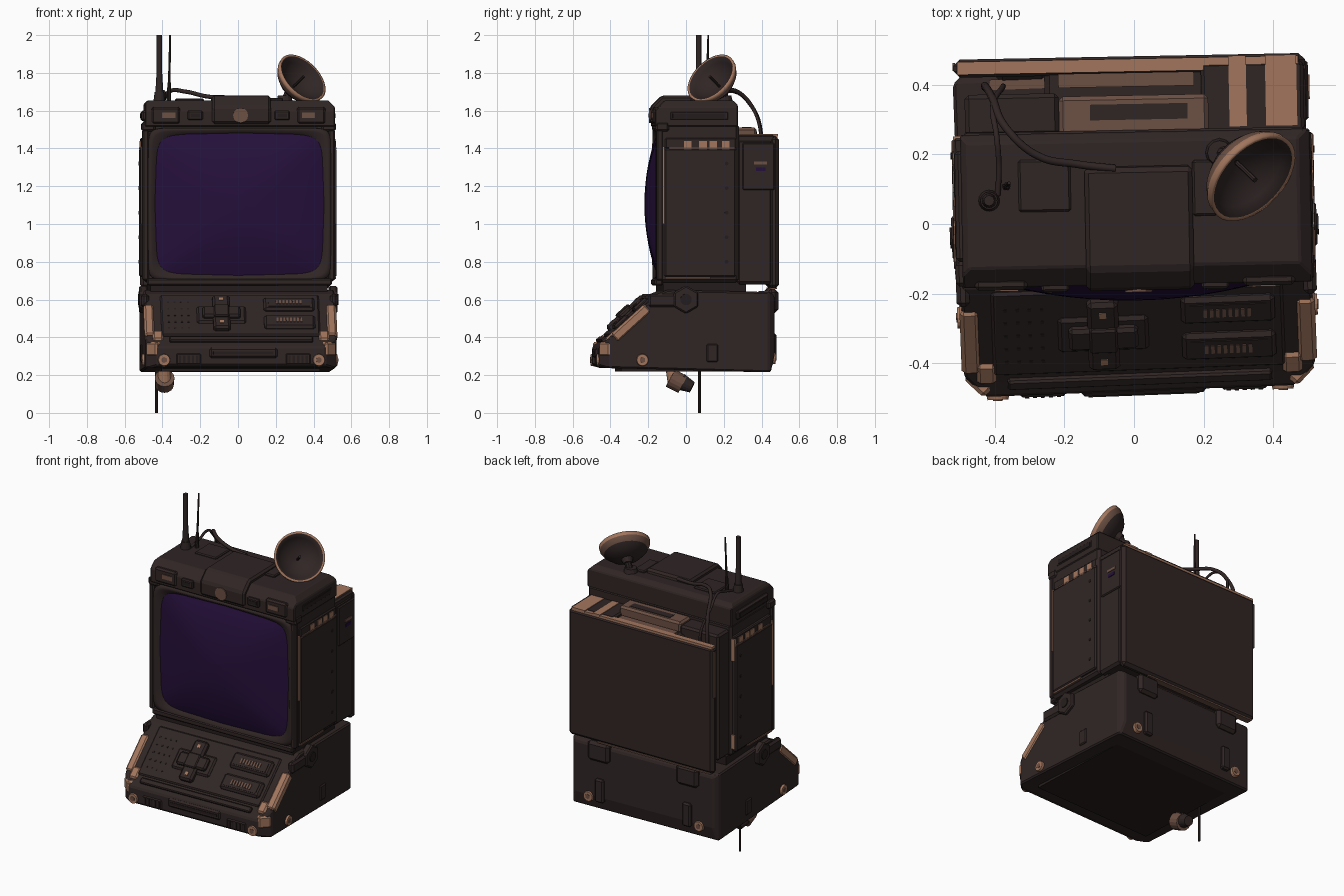
import bpy, bmesh, math
from mathutils import Matrix, Vector

def mat(name, r, g, b):
    m = bpy.data.materials.new(name)
    m.diffuse_color = (r, g, b, 1)
    return m

BODY = mat("dark brown casing", 0.029, 0.0185, 0.018)
DARK = mat("near black recess", 0.018, 0.012, 0.0115)
TAN = mat("tan worn metal", 0.36, 0.18, 0.11)
MID = mat("brown worn metal", 0.15, 0.080, 0.057)
SCREEN = mat("deep purple glass", 0.019, 0.005, 0.043)

def finish(name, bm, *mats, bevel=0, M=None):
    bmesh.ops.recalc_face_normals(bm, faces=bm.faces)
    me = bpy.data.meshes.new(name)
    if M:
        bm.transform(M)
    bm.to_mesh(me)
    bm.free()
    for m in mats:
        me.materials.append(m)
    ob = bpy.data.objects.new(name, me)
    bpy.context.collection.objects.link(ob)
    if bevel:
        b = ob.modifiers.new("bevel", 'BEVEL')
        b.width, b.segments, b.limit_method = bevel, 1, 'ANGLE'
    return ob

def box(name, x0, x1, y0, y1, z0, z1, m=BODY, bevel=0, M=None):
    bm = bmesh.new()
    bmesh.ops.create_cube(bm, size=1)
    for v in bm.verts:
        v.co = Vector(((x0 + x1) / 2 + v.co.x * (x1 - x0), (y0 + y1) / 2 + v.co.y * (y1 - y0),
                       (z0 + z1) / 2 + v.co.z * (z1 - z0)))
    return finish(name, bm, m, bevel=bevel, M=M)

def prism(name, prof, x0, x1, m=BODY, bevel=0, cuts=()):
    """Extrude a (y, z) profile along x, then slice off corners by (point, normal) planes."""
    bm = bmesh.new()
    f = bm.faces.new([bm.verts.new((x0, y, z)) for y, z in prof])
    r = bmesh.ops.extrude_face_region(bm, geom=[f])
    bmesh.ops.translate(bm, vec=(x1 - x0, 0, 0), verts=[v for v in r['geom'] if isinstance(v, bmesh.types.BMVert)])
    for co, no in cuts:
        bmesh.ops.bisect_plane(bm, geom=bm.verts[:] + bm.edges[:] + bm.faces[:], plane_co=co, plane_no=no, clear_outer=True)
        bmesh.ops.holes_fill(bm, edges=[e for e in bm.edges if e.is_boundary])
    return finish(name, bm, m, bevel=bevel)

def cyl(name, a, b, r, r2=None, m=BODY, n=16, bevel=0):
    a, b = Vector(a), Vector(b)
    bm = bmesh.new()
    bmesh.ops.create_cone(bm, cap_ends=True, segments=n, radius1=r, radius2=r if r2 is None else r2,
                          depth=(b - a).length)
    M = Matrix.Translation((a + b) / 2) @ (b - a).to_track_quat('Z', 'Y').to_matrix().to_4x4()
    return finish(name, bm, m, bevel=bevel, M=M)

def cable(name, pts, r):
    cu = bpy.data.curves.new(name, 'CURVE')
    cu.dimensions, cu.bevel_depth, cu.bevel_resolution, cu.resolution_u = '3D', r, 2, 8
    s = cu.splines.new('BEZIER')
    s.bezier_points.add(len(pts) - 1)
    for p, co in zip(s.bezier_points, pts):
        p.co, p.handle_left_type, p.handle_right_type = co, 'AUTO', 'AUTO'
    cu.materials.append(BODY)
    bpy.context.collection.objects.link(bpy.data.objects.new(name, cu))

def rings(name, rows, mats, n=64, M=None, rule=None, fill=False):
    """Bridge closed loops; each row is a function of the angle giving a point."""
    bm = bmesh.new()
    loops = [[bm.verts.new(f(2 * math.pi * i / n)) for i in range(n)] for f in rows]
    for j in range(len(loops) - 1):
        for i in range(n):
            k = (i + 1) % n
            f = bm.faces.new((loops[j][i], loops[j][k], loops[j + 1][k], loops[j + 1][i]))
            f.smooth = True
            f.material_index = rule(j) if rule else 0
    if fill:
        bm.faces.new(loops[-1])
    return finish(name, bm, *mats, M=M)

def rounded(a, b, e, y, bow=0, zc=1.105):
    """Rounded rectangle loop facing the front, with sides bowed like a picture tube."""
    p = lambda c: math.copysign(abs(c) ** (2 / e), c)
    return lambda t: (0.005 + a * p(math.cos(t)) * (1 - bow * p(math.sin(t)) ** 2), y,
                      zc + b * p(math.sin(t)) * (1 - bow * p(math.cos(t)) ** 2))

# Base with sloped console and cut corners
prism("base", [(-0.48, 0.25), (-0.48, 0.35), (-0.44, 0.385), (-0.17, 0.63), (-0.12, 0.65), (0.43, 0.64),
               (0.45, 0.62), (0.45, 0.30), (0.43, 0.215), (-0.44, 0.238)], -0.505, 0.505, bevel=0.015,
      cuts=[((s * 0.475, -0.45, 0), (s, -1, 0)) for s in (-1, 1)] + [((s * 0.49, 0.435, 0), (s, 1, 0)) for s in (-1, 1)])
box("base_underside_panel", -0.42, 0.42, -0.36, 0.4, 0.218, 0.235, DARK)
box("base_rear_worn_strip", -0.40, 0.30, 0.40, 0.43, 0.63, 0.644, MID)
box("neck", -0.47, 0.47, -0.14, 0.30, 0.62, 0.695, DARK)

# Console parts sit in a frame tilted with the slope: y = along the slope, z = out of it
SLOPE = Matrix.Translation((0, -0.44, 0.385)) @ Matrix.Rotation(math.atan2(0.245, 0.27), 4, 'X')
def con(name, x0, x1, s0, s1, h, m=BODY, bevel=0.006, base=-0.01):
    return box(name, x0, x1, s0, s1, base, h, m, bevel, SLOPE)

con("console_panel", -0.42, 0.42, 0.03, 0.35, 0.010, bevel=0.008)
con("pad_plate", -0.23, 0.03, 0.12, 0.25, 0.022, bevel=0.01)
con("pad_across", -0.20, 0.0, 0.145, 0.225, 0.045, bevel=0.01)
con("pad_upright", -0.145, -0.055, 0.06, 0.32, 0.04, bevel=0.012)
con("pad_hub", -0.14, -0.06, 0.14, 0.23, 0.052)
for s in (0.10, 0.28):
    con("pad_mark", -0.11, -0.09, s - 0.01, s + 0.01, 0.043, TAN, 0)
for s in (0.075, 0.215):
    con("key_tray", 0.125, 0.395, s, s + 0.10, 0.028, bevel=0.012)
    con("key_slot", 0.15, 0.37, s + 0.02, s + 0.08, 0.031, BODY, 0)
    for i in range(8):
        con("key_rib", 0.19 + i * 0.018, 0.20 + i * 0.018, s + 0.035, s + 0.065, 0.034, MID, 0)
for i in range(4):
    for j in range(5):
        con("speaker_hole", -0.385 + i * 0.035, -0.375 + i * 0.035, 0.08 + j * 0.05, 0.09 + j * 0.05, 0.012, DARK, 0)
con("lip_bar", -0.38, 0.38, -0.02, 0.015, 0.018)
box("lip_handle", -0.17, 0.19, -0.490, -0.46, 0.29, 0.345, BODY, 0.01)
box("lip_slot", -0.15, 0.17, -0.493, -0.47, 0.31, 0.325, DARK)
for x in (-0.28, 0.30):
    box("vent_block", x - 0.065, x + 0.065, -0.486, -0.46, 0.255, 0.315, BODY, 0.006)
    for i in range(5):
        box("vent_slot", x - 0.052 + i * 0.023, x - 0.04 + i * 0.023, -0.489, -0.47, 0.265, 0.305, DARK)

for s in (-1, 1):
    def mx(name, a, b, *rest, **kw):
        return box(name, min(s * a, s * b), max(s * a, s * b), *rest, **kw)
    # Mirrored base fittings: corner guards, bolts, hinges, latches
    mx("corner_guard", 0.455, 0.511, 0.035, 0.28, -0.05, 0.008, m=TAN, bevel=0.012, M=SLOPE)
    mx("corner_guard_inner", 0.41, 0.47, -0.005, 0.075, -0.04, 0.010, m=TAN, bevel=0.012, M=SLOPE)
    box("corner_guard_foot", -0.04, 0.04, -0.006, 0.04, 0.30, 0.375, TAN, 0.01,
        Matrix.Translation((s * 0.475, -0.45, 0)) @ Matrix.Rotation(s * math.pi / 4, 4, 'Z'))
    for name, a, d in (("front_bolt", (s * 0.41, -0.47, 0.28), (0, -1, 0)), ("side_bolt", (s * 0.498, -0.25, 0.28), (s, 0, 0)),
                       ("rear_bolt", (s * 0.38, 0.44, 0.29), (0, 1, 0))):
        a, d = Vector(a), Vector(d)
        cyl(name, a, a + d * 0.020, 0.034, 0.03, TAN)
        cyl(name + "_centre", a, a + d * 0.023, 0.016, None, MID, 6)
    cyl("hinge", (s * 0.48, -0.02, 0.60), (s * 0.525, -0.02, 0.60), 0.075, None, BODY, 6, 0.008)
    cyl("hinge_bolt", (s * 0.5, -0.02, 0.60), (s * 0.53, -0.02, 0.60), 0.03, None, DARK)
    mx("hinge_arm", 0.48, 0.518, -0.22, -0.05, 0.56, 0.63, m=BODY, bevel=0.012)
    mx("side_latch", 0.49, 0.513, 0.09, 0.15, 0.27, 0.365, m=BODY, bevel=0.006)
    mx("rear_clip", 0.23, 0.38, 0.42, 0.475, 0.53, 0.655, m=BODY, bevel=0.018)
    mx("rear_rib", 0.27, 0.33, 0.43, 0.468, 0.27, 0.42, m=BODY, bevel=0.01)
    # Monitor side panels with worn edges
    mx("side_panel", 0.48, 0.520, -0.125, 0.255, 0.72, 1.40, m=BODY, bevel=0.008)
    mx("side_panel_top", 0.48, 0.514, -0.12, 0.255, 1.40, 1.455, m=BODY, bevel=0.006)
    for y in (-0.02, 0.06, 0.115, 0.18):
        mx("worn_tab", 0.49, 0.518, y, y + 0.04, 1.395, 1.44, m=TAN)
    mx("worn_top_edge", 0.49, 0.519, -0.10, 0.25, 1.398, 1.406, m=MID)
    mx("worn_edge", 0.49, 0.517, -0.135, -0.124, 1.0, 1.41, m=TAN)
    mx("worn_lower_edge", 0.49, 0.517, -0.12, 0.12, 0.708, 0.719, m=MID)
    for i in range(5):
        z = 0.80 + i * 0.13
        cyl("rivet", (s * 0.51, 0.205, z), (s * 0.523, 0.205, z), 0.010, None, DARK, 8)
    mx("bezel_post", 0.475, 0.51, -0.165, -0.13, 0.70, 1.50, m=BODY, bevel=0.008)
    # Top cap fittings
    mx("cap_side_slot", 0.48, 0.512, -0.10, 0.22, 1.545, 1.60, m=BODY, bevel=0.01)
    mx("cap_side_groove", 0.48, 0.515, -0.08, 0.20, 1.56, 1.585, m=DARK)
    mx("cap_front_slot", 0.19, 0.27, -0.19, -0.15, 1.55, 1.60, m=BODY, bevel=0.006)
    mx("cap_front_groove", 0.205, 0.255, -0.193, -0.17, 1.565, 1.585, m=DARK)
    mx("cap_front_plate", 0.31, 0.46, -0.183, -0.15, 1.53, 1.62, m=BODY, bevel=0.01)
    mx("cap_badge", 0.335, 0.405, -0.187, -0.17, 1.562, 1.59, m=MID)
    mx("cap_clamp", 0.44, 0.515, -0.17, -0.10, 1.49, 1.54, m=BODY, bevel=0.01)
# Left rear worn corner, next to the gap
box("worn_rear_edge", -0.515, -0.49, 0.25, 0.262, 1.30, 1.44, TAN)
box("worn_rear_low_edge", -0.515, -0.49, 0.25, 0.262, 0.74, 0.83, TAN)

# Monitor body, bezel and bulging screen
box("monitor_body", -0.495, 0.505, -0.15, 0.27, 0.69, 1.53, BODY, 0.015)
box("bezel_sill", -0.485, 0.495, -0.175, -0.13, 0.675, 0.712, BODY, 0.008)
rings("bezel", [rounded(0.485, 0.405, 16, -0.14), rounded(0.483, 0.403, 16, -0.168), rounded(0.468, 0.392, 14, -0.170, 0.02),
                rounded(0.445, 0.375, 11, -0.148, 0.04)], (BODY,))
rings("screen", [rounded(0.449 * r, 0.378 * r, 2 + 8.5 * r ** 1.5, -0.150 - 0.070 * (1 - r * r), 0.04)
                 for r in (1, 0.97, 0.9, 0.8, 0.68, 0.55, 0.42, 0.3, 0.18, 0.08)], (SCREEN,), fill=True)

# Top cap with cut upper corners
prism("top_cap", [(-0.175, 1.515), (-0.175, 1.60), (-0.12, 1.655), (0.24, 1.655), (0.265, 1.63), (0.265, 1.515)],
      -0.495, 0.51, bevel=0.015, cuts=[((s * 0.495, 0, 1.635), (s, 0, 1.0)) for s in (-1, 1)])
prism("cap_centre", [(-0.19, 1.53), (-0.19, 1.62), (-0.13, 1.68), (0.16, 1.68), (0.17, 1.64), (0.17, 1.53)],
      -0.14, 0.17, bevel=0.012)
cyl("cap_emblem", (0.01, -0.18, 1.575), (0.01, -0.196, 1.575), 0.04, None, MID, 12)
box("cap_left_plate", -0.33, -0.18, 0.04, 0.19, 1.64, 1.665, BODY, 0.006)
box("cap_right_plate", 0.17, 0.24, 0.02, 0.18, 1.64, 1.668, BODY, 0.006)

# Rear housing; its back plate overhangs a gap on the left
box("rear_housing", -0.25, 0.50, 0.26, 0.45, 0.68, 1.45, BODY, 0.015)
box("rear_left_block", -0.48, -0.21, 0.26, 0.38, 0.70, 1.50, BODY, 0.012)
box("rear_plate", -0.51, 0.50, 0.43, 0.482, 0.66, 1.465, BODY, 0.018)
box("rear_plate_worn_edge", -0.50, 0.48, 0.438, 0.475, 1.455, 1.470, TAN)
box("rear_plate_lower_edge", -0.49, 0.30, 0.435, 0.475, 0.655, 0.664, MID)
box("rear_plate_side_edge", -0.513, -0.505, 0.45, 0.472, 1.15, 1.44, MID)
box("rear_right_block", 0.20, 0.495, 0.26, 0.46, 1.40, 1.472, BODY, 0.01)
for a, b in ((0.28, 0.33), (0.385, 0.475)):
    box("rear_stripe", a, b, 0.275, 0.478, 1.465, 1.476, TAN)
box("rear_handle", -0.21, 0.22, 0.25, 0.37, 1.44, 1.51, MID, 0.012)
box("rear_handle_inset", -0.12, 0.16, 0.30, 0.345, 1.50, 1.513, BODY)
box("rear_shelf", -0.21, 0.18, 0.395, 0.435, 1.44, 1.468, MID)
box("rear_side_plate", 0.49, 0.508, 0.29, 0.46, 1.18, 1.43, BODY, 0.006)
box("rear_side_label", 0.50, 0.512, 0.36, 0.41, 1.28, 1.30, SCREEN)
box("rear_side_mark", 0.50, 0.512, 0.35, 0.42, 1.315, 1.33, MID)

# Dish: bowl, worn rim, feed rod and mount
axis = Vector((1, -1, 1)).normalized()
C = Vector((0.345, 0.125, 1.775))
DM = Matrix.Translation(C) @ axis.to_track_quat('Z', 'Y').to_matrix().to_4x4()
def circ(r, h):
    return lambda t: (r * math.cos(t), r * math.sin(t), h)
prof = [(0.004, -0.085), (0.05, -0.077), (0.09, -0.055), (0.12, -0.028), (0.138, 0.0), (0.150, 0.0),
        (0.147, -0.022), (0.128, -0.053), (0.095, -0.082), (0.05, -0.10), (0.004, -0.105)]
rings("dish", [circ(*p) for p in prof], (BODY, TAN, MID), n=32, M=DM, rule=lambda j: (0, 0, 0, 0, 1, 1, 2, 0, 0, 0)[j])
cyl("dish_feed", C - axis * 0.08, C + axis * 0.01, 0.007, 0.008, BODY, 8)
cyl("dish_hub", C - axis * 0.13, C - axis * 0.09, 0.025, 0.04, BODY, 12)
cyl("dish_arm", C - axis * 0.12, (0.25, 0.20, 1.64), 0.022, None, BODY, 10)
cyl("dish_foot", (0.25, 0.20, 1.64), (0.25, 0.20, 1.68), 0.045, 0.035, BODY, 12)

# Antennas, lower rod and hanging lamp
cyl("antenna_socket", (-0.415, 0.075, 1.62), (-0.415, 0.075, 1.70), 0.035, 0.025)
cyl("antenna_base", (-0.415, 0.075, 1.68), (-0.415, 0.075, 1.80), 0.022, 0.015)
cyl("antenna", (-0.415, 0.075, 1.78), (-0.415, 0.075, 2.0), 0.015)
cyl("thin_antenna_base", (-0.365, 0.115, 1.64), (-0.362, 0.118, 1.75), 0.012, 0.009, BODY, 10)
cyl("thin_antenna", (-0.362, 0.118, 1.74), (-0.357, 0.125, 2.0), 0.007, 0.005, BODY, 8)
cyl("lower_rod", (-0.43, 0.08, 0.0), (-0.43, 0.08, 0.24), 0.007, None, BODY, 8)
cyl("lamp_neck", (-0.39, -0.07, 0.23), (-0.39, -0.045, 0.16), 0.03, 0.045, TAN)
cyl("lamp_body", (-0.39, -0.075, 0.185), (-0.39, -0.01, 0.15), 0.052, 0.05, MID)
cyl("lamp_head", (-0.39, -0.02, 0.165), (-0.385, 0.04, 0.135), 0.045, 0.03, BODY)

# Cables from the cap to the rear
cable("main_cable", [(-0.05, 0.16, 1.67), (-0.16, 0.175, 1.675), (-0.27, 0.20, 1.70), (-0.36, 0.28, 1.70),
                     (-0.40, 0.37, 1.60), (-0.42, 0.405, 1.48), (-0.42, 0.40, 1.38)], 0.011)
cable("thin_cable", [(-0.39, 0.09, 1.66), (-0.385, 0.17, 1.68), (-0.39, 0.26, 1.70), (-0.40, 0.34, 1.64),
                     (-0.37, 0.40, 1.50), (-0.37, 0.40, 1.40)], 0.008)

# The machine is turned very slightly, the base (all that lies low) a little more
for ob in bpy.data.objects:
    low = ob.type == 'MESH' and max(v.co.z for v in ob.data.vertices) < 0.70 and not ob.name.startswith(("lower_rod", "lamp", "rear_plate"))
    ob.data.transform(Matrix.Rotation(math.radians(2.2 if low else 1.1), 4, 'Z'))
